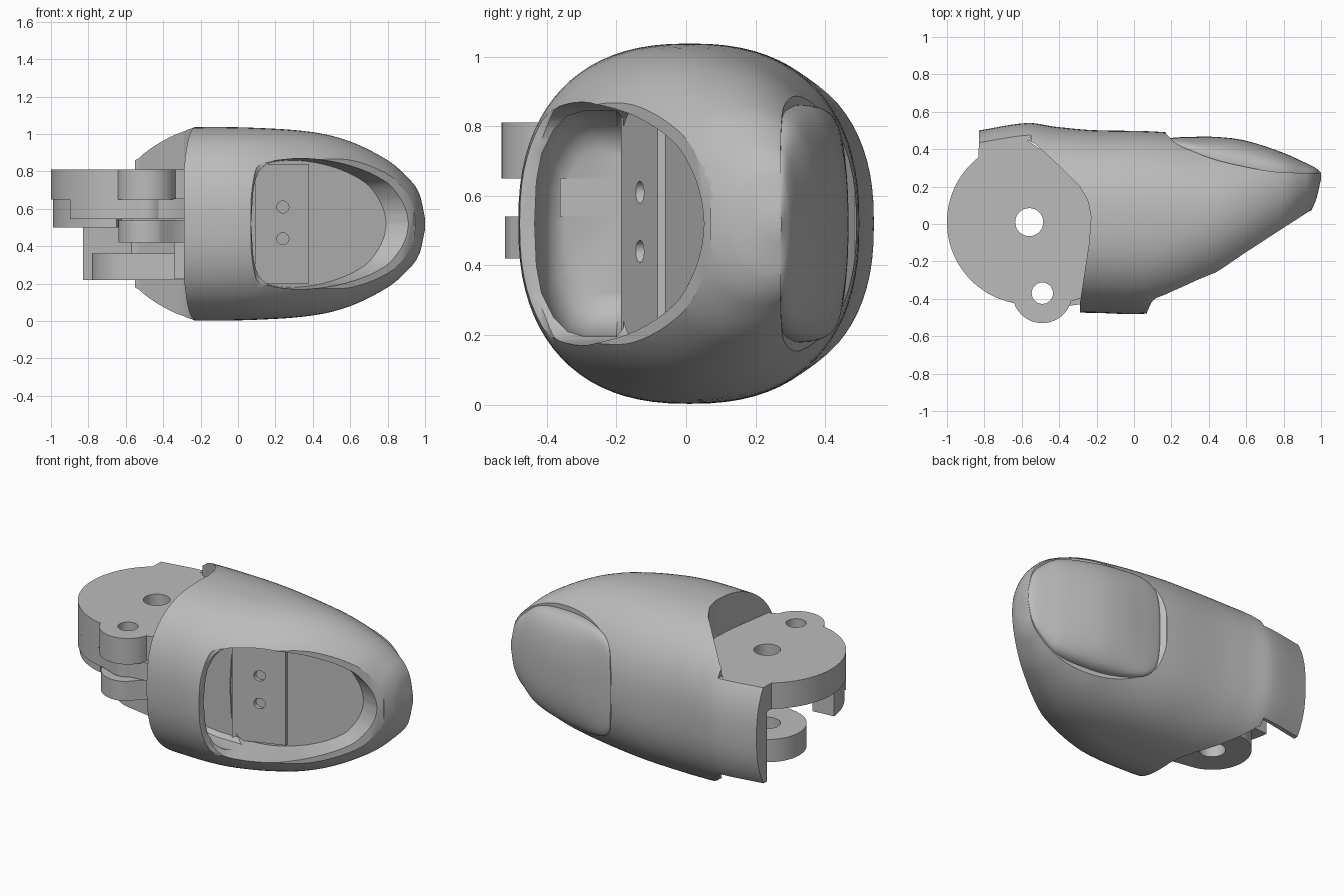
import bpy, bmesh, math
from mathutils import Vector

if "Cube" in bpy.data.objects:
    bpy.data.objects.remove(bpy.data.objects["Cube"])

grey = bpy.data.materials.new("plain_grey")
grey.use_nodes = True
COLOUR = (0.5, 0.5, 0.5, 1)
grey.diffuse_color = COLOUR
grey.node_tree.nodes["Principled BSDF"].inputs["Base Color"].default_value = COLOUR
MID = 0.52  # height of the centre line


def finish(name, bm):
    bmesh.ops.recalc_face_normals(bm, faces=bm.faces)
    mesh = bpy.data.meshes.new(name)
    bm.to_mesh(mesh)
    bm.free()
    mesh.materials.append(grey)
    ob = bpy.data.objects.new(name, mesh)
    bpy.context.collection.objects.link(ob)
    return ob


def skin(name, rings):
    """Closed solid through rings of equal point count."""
    bm = bmesh.new()
    rows = [[bm.verts.new(p) for p in ring] for ring in rings]
    n = len(rows[0])
    for a, b in zip(rows, rows[1:]):
        for i in range(n):
            j = (i + 1) % n
            bm.faces.new((a[i], a[j], b[j], b[i]))
    bm.faces.new(rows[0])
    bm.faces.new(rows[-1])
    return finish(name, bm)


def prism(name, pts, lo, hi, axis="z"):
    place = {"z": lambda u, v, w: (u, v, w),
             "y": lambda u, v, w: (u, w, v),
             "x": lambda u, v, w: (w, u, v)}[axis]
    return skin(name, [[place(u, v, w) for u, v in pts] for w in (lo, hi)])


def arc(centre, r, start=0, end=360, steps=48):
    full = end - start == 360
    angles = [math.radians(start + (end - start) * i / steps) for i in range(steps if full else steps + 1)]
    return [(centre[0] + r * math.cos(a), centre[1] + r * math.sin(a)) for a in angles]


def smooth_path(keys, sub=6):
    """Curve through the given points, of any dimension."""
    keys = [Vector(k) for k in keys]
    out = []
    for i in range(len(keys) - 1):
        p, q = keys[i], keys[i + 1]
        before, after = keys[max(i - 1, 0)], keys[min(i + 2, len(keys) - 1)]
        step = q[0] - p[0]
        m0 = (q - before) * (step / max(q[0] - before[0], 1e-4))
        m1 = (after - p) * (step / max(after[0] - p[0], 1e-4))
        for k in range(sub):
            t = k / sub
            out.append(p * (2*t**3 - 3*t*t + 1) + m0 * (t**3 - 2*t*t + t)
                       + q * (3*t*t - 2*t**3) + m1 * (t**3 - t*t))
    return out + [keys[-1]]


def loft(name, stations, segs=80):
    """Superellipse sections: x, front y, back y, half height, power."""
    rings = []
    for s in smooth_path(stations):
        x, yf, yb, h, power = s
        ring = []
        for i in range(segs):
            c, d = math.cos(2*math.pi*i/segs), math.sin(2*math.pi*i/segs)
            ring.append((x, (yf+yb)/2 + (yb-yf)/2 * math.copysign(abs(c)**(2/power), c),
                         MID + h * math.copysign(abs(d)**(2/power), d)))
        rings.append(ring)
    return skin(name, rings)


def boolean(ob, tool, keep=False):
    mod = ob.modifiers.new("cut", "BOOLEAN")
    mod.operation, mod.object, mod.solver = "DIFFERENCE", tool, "EXACT"
    bpy.context.view_layer.objects.active = ob
    bpy.ops.object.modifier_apply(modifier=mod.name)
    if not keep:
        bpy.data.objects.remove(tool)


# Fingertip shell
body = loft("fingertip_shell", [
    (-.83, -.44, .50, .48, 2.4), (-.57, -.46, .54, .49, 2.4), (-.42, -.47, .52, .505, 2.4),
    (-.22, -.475, .502, .517, 2.4), (.1, -.475, .495, .513, 2.35), (.4, -.385, .47, .49, 2.15),
    (.6, -.275, .455, .44, 2.1), (.8, -.115, .43, .34, 2.1), (.9, 0, .41, .255, 2.1),
    (.97, .12, .37, .16, 2.1), (1, .24, .29, .03, 2)])

# Clearance around the hinge, leaving the rear strip
hinge_edge = [(-1.3, .4), (-.83, .4), (-.57, .45), (-.53, .43), (-.40, .31), (-.29, .2), (-.245, .12),
              (-.23, .04), (-.24, -.1), (-.29, -.43), (-.29, -.8), (-1.3, -.8)]
boolean(body, prism("hinge_cutter", hinge_edge, -.5, 1.5))
for lo, hi in ((-.5, .22), (.81, 1.5)):
    boolean(body, prism("strip_trimmer", [(-1.3, -.8), (-.55, -.8), (-.55, .8), (-1.3, .8)], lo, hi))

# Sloped front rim
rim = smooth_path([(.07, -.47), (.1, -.41), (.16, -.38), (.4, -.28), (.6, -.15), (.8, -.02), (.94, .07)], 4)
boolean(body, prism("rim_cutter", [(.07, -.8)] + [tuple(p) for p in rim] + [(1.3, .1), (1.3, -.8)], -.5, 1.5))

# Seat under the nail
seat = smooth_path([(.17, .485), (.22, .435), (.4, .355), (.6, .305), (.78, .277), (1.2, .27)], 4)
boolean(body, prism("nail_seat_cutter", [(.17, .8)] + [tuple(p) for p in seat] + [(1.2, .8)], -.5, 1.5))

# Front opening with a sloped, slightly smaller floor
upper = [tuple(p) for p in smooth_path([(.07, .52), (.085, .72), (.14, .83), (.25, .865), (.42, .865),
                                        (.62, .825), (.8, .745), (.88, .66), (.92, .58), (.93, .52)], 4)]
outline = upper + [(x, 2 * MID - z) for x, z in upper[-2:0:-1]]
inner = [(.07 + (x - .07) * .84, MID + (z - MID) * .97) for x, z in outline]
boolean(body, skin("opening_cutter", [
    [(x, -.7, z) for x, z in outline],
    [(x, -.47 + .6 * (x - .07), z) for x, z in outline],
    [(x, -.16 + .36 * (x - .1), z) for x, z in inner]]))

# Side pocket with a rounded end, and the slot leading to the hinge
half = [(-.435, .52), (-.43, .64), (-.415, .72), (-.38, .79), (-.34, .83), (-.29, .845), (-.2, .845), (-.18, .82)]
pocket = half + [(y, 2 * MID - z) for y, z in half[:0:-1]]
boolean(body, skin("pocket_cutter", [
    [(x, -.18 + (y + .18) * k, MID + (z - MID) * k) for y, z in pocket]
    for x, k in ((-.2, .66), (-.18, .8), (-.14, .9), (-.08, .97), (0, 1), (.22, 1))]))
boolean(body, prism("slot_cutter", [(-.36, .54), (-.181, .54), (-.181, .65), (-.36, .65)], -.4, 0, "x"))

# Floor plate with two small holes
plate = prism("floor_plate", [(.09, -.187), (.38, -.082), (.38, -.03), (.09, -.13)], .2, .84)
for z in (.44, .61):
    boolean(plate, prism("hole_cutter", arc((.24, z), .032, steps=24), -.3, -.095, "y"))

# Nail
nail = loft("nail", [
    (.185, .43, .455, .1, 2.4), (.2, .41, .46, .22, 2.4), (.23, .38, .463, .28, 2.4),
    (.3, .33, .466, .32, 2.4), (.45, .22, .465, .34, 2.4), (.6, .165, .445, .335, 2.4),
    (.8, .17, .38, .3, 2.3), (.9, .2, .335, .23, 2.2), (.97, .24, .30, .145, 2.1), (1, .255, .275, .03, 2)])

# Hinge plates and the core that joins them to the shell
PIVOT = (-.56, .01)
LUG = (-.49, -.37)
upper_plate = prism("upper_hinge_plate", arc(PIVOT, .44, 128, 255) + [
    (-.6, -.43), (-.32, -.41), (-.2, -.36), (-.2, .36), (-.5, .4), (-.58, .455), (-.8, .425), (-.83, .41)], .65, .81)
lower_plate = prism("lower_hinge_plate", arc(PIVOT, .22, 60, 265) +
                    [(-.3, -.26), (-.2, -.26), (-.2, .2)], .22, .36)
core = prism("hinge_core", [(-.34, -.36), (-.2, -.36), (-.2, .38), (-.34, .38)], .225, .8)

# Lugs, tongue between them and the hanging stop wall
upper_lug = prism("upper_lug", arc(LUG, .16), .65, .81)
lower_lug = prism("lower_lug", arc(LUG, .15, 90, 300) + [(-.36, -.44), (-.3, -.4), (-.2, -.36), (-.2, -.2)], .42, .54)
tongue = prism("tongue", arc(PIVOT, .44, 220, 262) + arc(LUG, .1, 245, 310) + [(-.29, -.43), (-.2, -.36), (-.2, -.2)]
               + arc(PIVOT, .29, 300, 220), .545, .655)
stop_wall = prism("stop_wall", arc(PIVOT, .43, 185, 258) + arc(PIVOT, .29, 258, 185), .5, .66)

# Pin holes
parts = [upper_plate, lower_plate, tongue, upper_lug, lower_lug]
for centre, radius in ((PIVOT, .075), (LUG, .057)):
    pin = prism("pin_cutter", arc(centre, radius, steps=32), -.5, 1.5)
    for part in parts:
        boolean(part, pin, keep=True)
    bpy.data.objects.remove(pin)

# Smooth shading with sharp edges kept
for ob in [body, plate, nail, core, stop_wall] + parts:
    bpy.ops.object.select_all(action="DESELECT")
    ob.select_set(True)
    bpy.context.view_layer.objects.active = ob
    bpy.ops.object.shade_smooth_by_angle(angle=math.radians(32))
